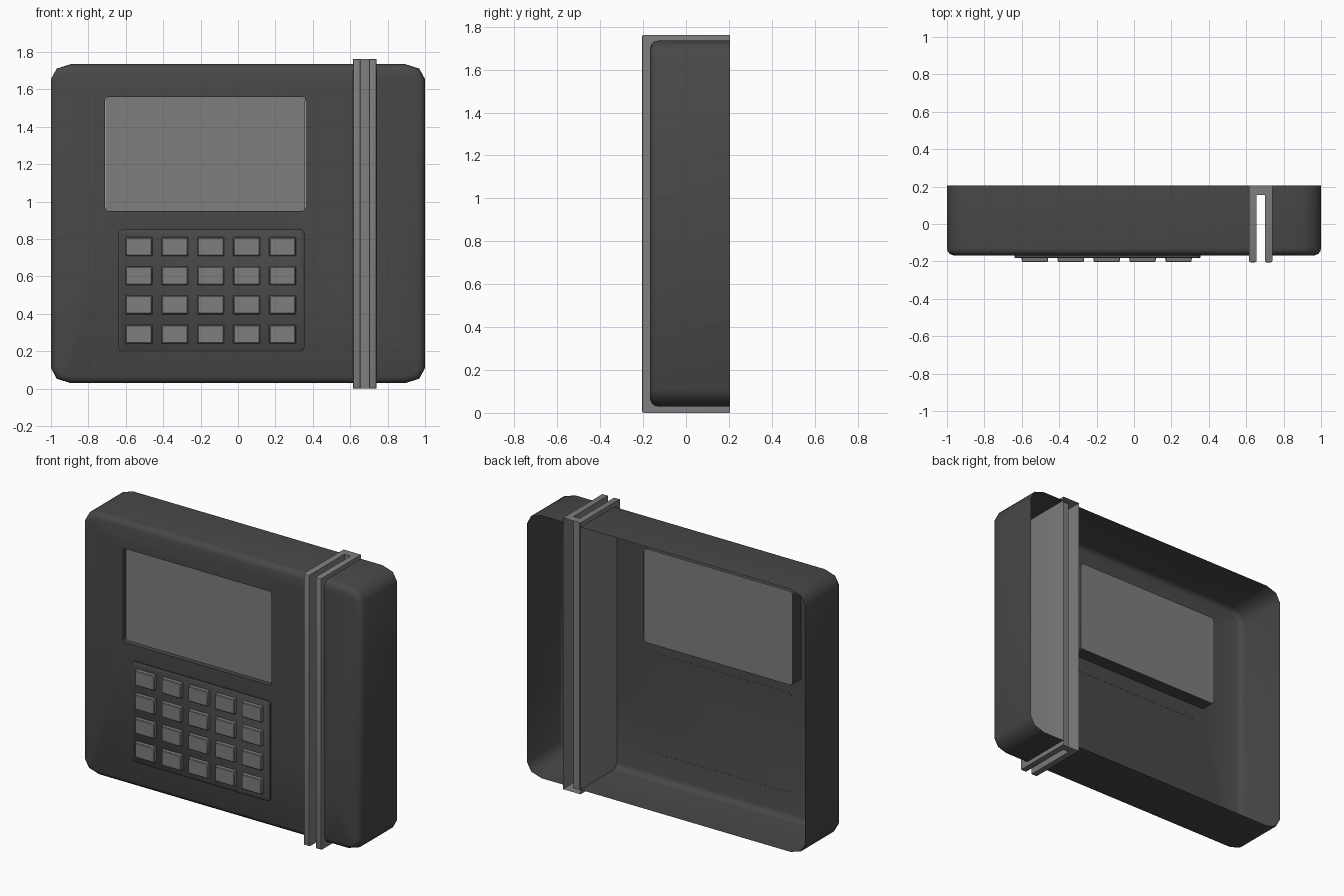
import bpy, bmesh, math
from mathutils import Vector

if "Cube" in bpy.data.objects:
    bpy.data.objects.remove(bpy.data.objects["Cube"])


def grey(name, v):
    m = bpy.data.materials.new(name)
    m.diffuse_color = (v, v, v, 1)
    m.use_nodes = True
    m.node_tree.nodes["Principled BSDF"].inputs["Base Color"].default_value = m.diffuse_color
    return m


DARK, LIGHT = grey("dark_grey", 0.065), grey("mid_grey", 0.21)


def finish(bm, name, mat, angle=35):
    bmesh.ops.recalc_face_normals(bm, faces=bm.faces)
    me = bpy.data.meshes.new(name)
    bm.to_mesh(me)
    bm.free()
    me.materials.append(mat)
    me.shade_smooth()
    me.set_sharp_from_angle(angle=math.radians(angle))
    ob = bpy.data.objects.new(name, me)
    bpy.context.collection.objects.link(ob)
    return ob


def ring(bm, rect, y, inset=0, rx=0.02, rz=0.02, n=3):
    """Rounded rectangle of vertices in the XZ plane at depth y."""
    x0, x1, z0, z1 = rect
    x0, x1, z0, z1 = x0 + inset, x1 - inset, z0 + inset, z1 - inset
    corners = [(x1 - rx, z1 - rz), (x0 + rx, z1 - rz), (x0 + rx, z0 + rz), (x1 - rx, z0 + rz)]
    verts = []
    for q, (cx, cz) in enumerate(corners):
        for i in range(n + 1):
            a = math.pi / 2 * (q + i / n)
            verts.append(bm.verts.new((cx + rx * math.cos(a), y, cz + rz * math.sin(a))))
    return verts


def bridge(bm, rings):
    for a, b in zip(rings, rings[1:]):
        for i in range(len(a)):
            j = (i + 1) % len(a)
            bm.faces.new((a[i], a[j], b[j], b[i]))


def loop_edges(bm, r):
    return [bm.edges.get((r[i], r[(i + 1) % len(r)])) for i in range(len(r))]


def block(name, rect, mat, layers, cap_back=False, **kw):
    """Stack of rounded rectangles (y, inset), closed at the front."""
    bm = bmesh.new()
    rings = [ring(bm, rect, y, d, **kw) for y, d in layers]
    bridge(bm, rings)
    bm.faces.new(rings[-1])
    if cap_back:
        bm.faces.new(rings[0])
    return finish(bm, name, mat)


FRONT, BACK = -0.168, 0.205
SLOT_L, SLOT_R = 0.615, 0.74
SCREEN = (-0.71, 0.36, 0.95, 1.56)

# Housing: thin open-backed shell with a screen opening, split by the swipe slot
bm = bmesh.new()
shell = [ring(bm, (-1, 1, 0.03, 1.735), y, d, rx=0.105 - d, rz=0.08 - d, n=2)
         for y, d in ((BACK, 0), (-0.13, 0), (-0.147, 0.004), (-0.16, 0.015), (FRONT, 0.036))]
bridge(bm, shell)
opening = [ring(bm, SCREEN, y) for y in (FRONT, -0.08)]
bridge(bm, opening)
bmesh.ops.triangle_fill(bm, use_beauty=True, normal=Vector((0, -1, 0)),
                        edges=loop_edges(bm, shell[-1]) + loop_edges(bm, opening[0]))
for x in (SLOT_L, SLOT_R):
    bmesh.ops.bisect_plane(bm, geom=bm.verts[:] + bm.edges[:] + bm.faces[:],
                           plane_co=(x, 0, 0), plane_no=(1, 0, 0))
gap = [f for f in bm.faces if SLOT_L < f.calc_center_median().x < SLOT_R]
bmesh.ops.delete(bm, geom=gap, context='FACES')
finish(bm, "housing", DARK, 50)

# Screen slab set back in the opening
block("screen", SCREEN, LIGHT, ((-0.0795, 0.001), (-0.138, 0.001)), cap_back=True)

# Keypad plate and its 5 x 4 keys
block("keypad_plate", (-0.64, 0.355, 0.2, 0.85), DARK,
      ((FRONT + 0.001, 0), (-0.178, 0), (-0.183, 0.006)))
for row in range(4):
    for col in range(5):
        cx, cz = -0.53 + col * 0.192, 0.76 - row * 0.156
        block(f"key_{row + 1}_{col + 1}", (cx - 0.072, cx + 0.072, cz - 0.051, cz + 0.051), LIGHT,
              ((-0.18, 0), (-0.2, 0.003), (-0.204, 0.007)), rx=0.003, rz=0.003, n=1)

# Card swipe channel: U profile run up the full height, hollow at the back
bm = bmesh.new()
F = -0.205
profile = [(SLOT_L, BACK), (SLOT_L, F), (0.655, F), (0.655, 0.155),
           (0.70, 0.155), (0.70, F), (SLOT_R, F), (SLOT_R, BACK)]
low, high = ([bm.verts.new((x, y, z)) for x, y in profile] for z in (0, 1.762))
for i in range(len(profile) - 1):
    bm.faces.new((low[i], low[i + 1], high[i + 1], high[i]))
bm.faces.new(low)
bm.faces.new(high)
front_edges = [e for e in bm.edges if all(abs(v.co.y - F) < 1e-5 for v in e.verts)]
bmesh.ops.bevel(bm, geom=front_edges, offset=0.008, segments=2, profile=0.5, affect='EDGES')
finish(bm, "card_swipe_channel", LIGHT)
